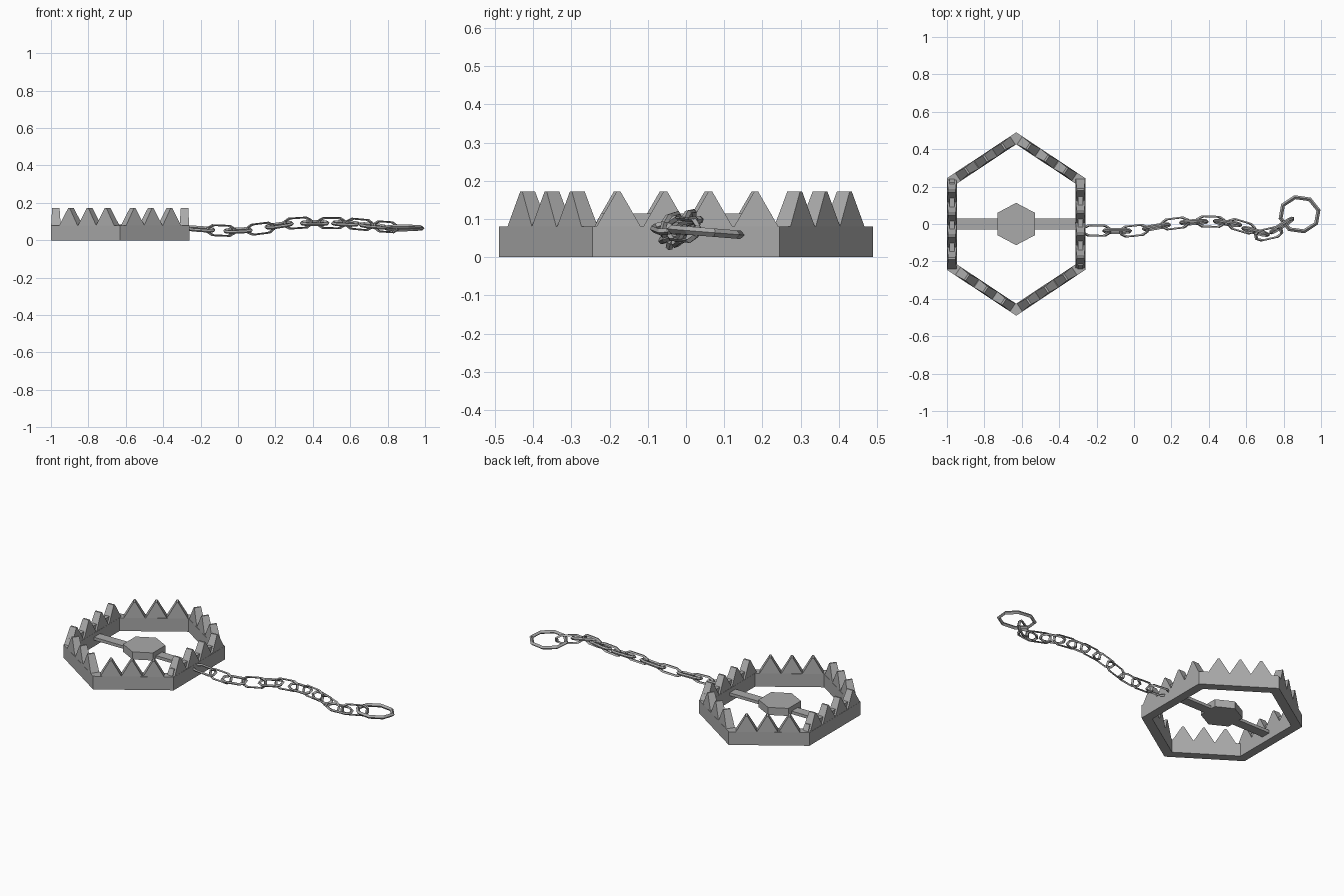
import bpy, bmesh, math
from mathutils import Vector, Matrix

if "Cube" in bpy.data.objects:
    bpy.data.objects.remove(bpy.data.objects["Cube"])

CX = -0.63          # trap centre
T = 0.053           # frame wall thickness
TOP = 0.08          # frame height

steel = bpy.data.materials.new("grey_steel")
steel.diffuse_color = (0.4, 0.4, 0.4, 1)
steel.use_nodes = True
steel.node_tree.nodes["Principled BSDF"].inputs["Base Color"].default_value = steel.diffuse_color


def finish(name, bm):
    bmesh.ops.recalc_face_normals(bm, faces=bm.faces)
    me = bpy.data.meshes.new(name)
    bm.to_mesh(me)
    bm.free()
    me.materials.append(steel)
    ob = bpy.data.objects.new(name, me)
    bpy.context.collection.objects.link(ob)
    return ob


def loft(bm, rings, closed=False):
    """Skin equal-length vertex rings; cap the ends unless closed."""
    vs = [[bm.verts.new(p) for p in r] for r in rings]
    n = len(vs[0])
    for i in range(len(vs) if closed else len(vs) - 1):
        a, b = vs[i], vs[(i + 1) % len(vs)]
        for j in range(n):
            k = (j + 1) % n
            bm.faces.new((a[j], a[k], b[k], b[j]))
    if not closed:
        bm.faces.new(vs[0])
        bm.faces.new(vs[-1])


# Hexagonal frame
outer = [(0, 0.49), (0.37, 0.245), (0.37, -0.245), (0, -0.49), (-0.37, -0.245), (-0.37, 0.245)]
inner = [(0, 0.426), (0.317, 0.216), (0.317, -0.216), (0, -0.426), (-0.317, -0.216), (-0.317, 0.216)]
bm = bmesh.new()
loft(bm, [[(CX + o[0], o[1], 0), (CX + o[0], o[1], TOP), (CX + i[0], i[1], TOP), (CX + i[0], i[1], 0)]
          for o, i in zip(outer, inner)], closed=True)
finish("frame", bm)


# Wedge teeth along each side
def prism(bm, mid, along, inward, hw_base, hw_top, z0, z1, d0, d1):
    ring = []
    for hw, z, pair in ((hw_base, z0, d0), (hw_top, z1, d1)):
        ring.append([tuple(mid + along * (s * hw) + inward * d + Vector((0, 0, z)))
                     for s, d in ((-1, pair[0]), (1, pair[0]), (1, pair[1]), (-1, pair[1]))])
    loft(bm, ring)


bm = bmesh.new()
rail = bmesh.new()
for i in range(6):
    a = Vector((CX + outer[i][0], outer[i][1], 0))
    b = Vector((CX + outer[(i + 1) % 6][0], outer[(i + 1) % 6][1], 0))
    straight = abs(a.x - b.x) < 1e-6
    if not straight and abs(a.y) < abs(b.y):
        a, b = b, a                      # start at the pointed end
    along = (b - a).normalized()
    inward = Vector((-along.y, along.x, 0))
    if inward.dot(Vector((CX, 0, 0)) - a) < 0:
        inward = -inward
    fracs = (0.125, 0.37, 0.61, 0.86) if straight else (0.22, 0.48, 0.75)
    for f in fracs:
        prism(bm, a.lerp(b, f), along, inward, 0.058, 0.005, TOP, 0.172, (0.001, T - 0.001), (0.006, 0.046))
    if straight:
        prism(rail, a.lerp(b, 0.5), along, inward, 0.24, 0.222, TOP, 0.115, (0.012, T - 0.012), (0.014, T - 0.014))
finish("teeth", bm)
finish("tooth_rails", rail)

# Trigger bar and hexagonal pan
bm = bmesh.new()
bmesh.ops.create_cube(bm, size=1, matrix=Matrix.Translation((CX, 0, 0.047)) @ Matrix.Diagonal((0.65, 0.058, 0.018, 1)))
finish("trigger_bar", bm)
bm = bmesh.new()
pan = [(0, 0.113), (0.1, 0.06), (0.1, -0.06), (0, -0.113), (-0.1, -0.06), (-0.1, 0.06)]
loft(bm, [[(CX + x, y, z) for x, y in pan] for z in (0.038, 0.084)])
finish("pan", bm)


# Chain: bars of square section bent into links
def loop(name, pts, r, mat):
    bm = bmesh.new()
    rings = []
    for p in pts:
        p = Vector((p[0], p[1], 0))
        d = p.normalized()
        up = Vector((0, 0, 1))
        rings.append([mat @ q for q in (p + d * r, p + up * r, p - d * r, p - up * r)])
    loft(bm, rings, closed=True)
    finish(name, bm)


link = [(0.069, 0.013), (0.042, 0.028), (-0.042, 0.028), (-0.069, 0.013),
        (-0.069, -0.013), (-0.042, -0.028), (0.042, -0.028), (0.069, -0.013)]
path = [Vector(p) for p in (
    (-0.2, -0.035, 0.06), (-0.09, -0.037, 0.052), (0.0, -0.036, 0.052), (0.12, -0.015, 0.062),
    (0.22, 0.003, 0.08), (0.32, 0.01, 0.092), (0.41, 0.013, 0.092), (0.5, 0.005, 0.092),
    (0.575, -0.012, 0.09), (0.65, -0.04, 0.085), (0.72, -0.052, 0.077), (0.79, -0.008, 0.072))]
for i, p in enumerate(path):
    x = (path[min(i + 1, len(path) - 1)] - path[max(i - 1, 0)]).normalized()
    y = Vector((0, 0, 1)).cross(x).normalized()
    rot = Matrix((x, y, x.cross(y))).transposed().to_4x4()
    roll = Matrix.Rotation(math.radians(75 if i % 2 else 15), 4, 'X')
    loop("chain_link_%02d" % (i + 1), link, 0.009, Matrix.Translation(p) @ rot @ roll)

# End ring
ring = [(0.104 * math.cos(math.tau * (k + 0.3) / 8), 0.094 * math.sin(math.tau * (k + 0.3) / 8)) for k in range(8)]
loop("end_ring", ring, 0.011, Matrix.Translation((0.885, 0.052, 0.066)) @ Matrix.Rotation(-0.08, 4, 'X'))
